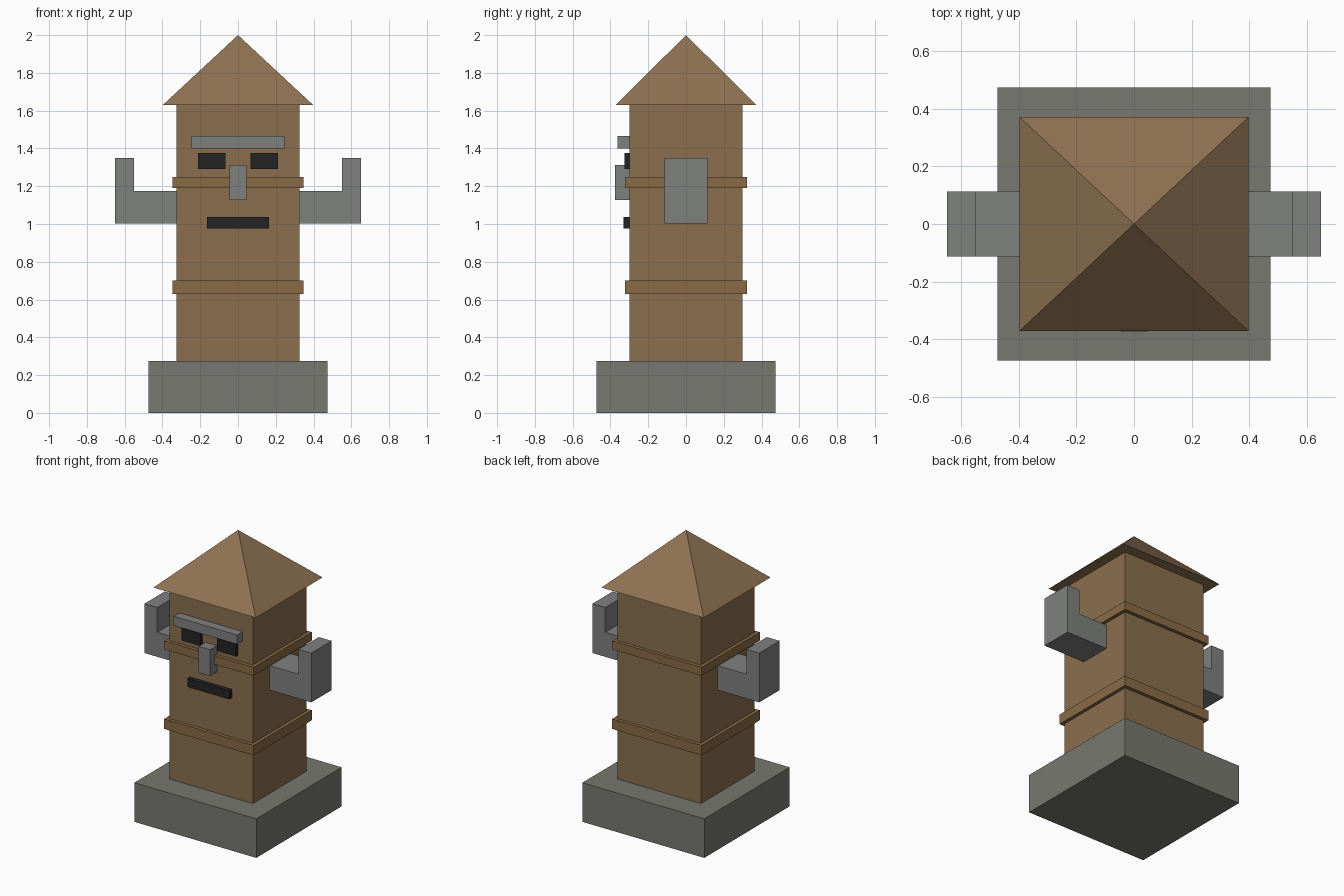
import bpy, bmesh

if "Cube" in bpy.data.objects:
    bpy.data.objects.remove(bpy.data.objects["Cube"])


def material(name, rgb):
    lin = [((c / 255 + 0.055) / 1.055) ** 2.4 for c in rgb]
    m = bpy.data.materials.new(name)
    m.diffuse_color = (*lin, 1)
    m.use_nodes = True
    m.node_tree.nodes["Principled BSDF"].inputs["Base Color"].default_value = m.diffuse_color
    return m


wood = material("brown wood", (139, 111, 78))
trim = material("trim wood", (139, 107, 70))
roof_wood = material("roof wood", (143, 114, 82))
stone = material("base stone", (120, 120, 113))
light_stone = material("light stone", (127, 129, 127))
black = material("black", (36, 36, 36))


def finish(name, bm, mat):
    bmesh.ops.recalc_face_normals(bm, faces=bm.faces)
    me = bpy.data.meshes.new(name)
    bm.to_mesh(me)
    bm.free()
    me.materials.append(mat)
    ob = bpy.data.objects.new(name, me)
    bpy.context.collection.objects.link(ob)
    return ob


def box(name, x, y, z, mat):
    """Box from (min, max) ranges on each axis."""
    bm = bmesh.new()
    bmesh.ops.create_cube(bm, size=1)
    for v in bm.verts:
        v.co = [r[0] if c < 0 else r[1] for c, r in zip(v.co, (x, y, z))]
    return finish(name, bm, mat)


# base and square trunk
box("base", (-.475, .475), (-.475, .475), (0, .275), stone)
box("trunk", (-.325, .325), (-.3, .3), (.275, 1.63), wood)

# raised bands around the trunk
for name, z in (("lower_band", (.63, .70)), ("upper_band", (1.19, 1.25))):
    box(name, (-.348, .348), (-.324, .324), z, trim)

# pyramid roof
bm = bmesh.new()
rim = [bm.verts.new((x, y, 1.63)) for x, y in
       ((-.398, -.372), (.398, -.372), (.398, .372), (-.398, .372))]
apex = bm.verts.new((0, 0, 2))
bm.faces.new(rim)
for i in range(4):
    bm.faces.new((rim[i], rim[(i + 1) % 4], apex))
finish("roof", bm, roof_wood)

# L-shaped raised arms
profile = ((.32, 1.003), (.65, 1.003), (.65, 1.35), (.55, 1.35), (.55, 1.175), (.32, 1.175))
for name, s in (("left_arm", -1), ("right_arm", 1)):
    bm = bmesh.new()
    f = bm.faces.new([bm.verts.new((s * x, -.113, z)) for x, z in profile])
    ext = bmesh.ops.extrude_face_region(bm, geom=[f])["geom"]
    bmesh.ops.translate(bm, vec=(0, .226, 0),
                        verts=[g for g in ext if isinstance(g, bmesh.types.BMVert)])
    finish(name, bm, light_stone)

# face features
box("brow", (-.247, .247), (-.363, -.3), (1.40, 1.465), light_stone)
box("nose", (-.045, .045), (-.375, -.3), (1.127, 1.312), light_stone)
box("mouth", (-.163, .163), (-.33, -.3), (.977, 1.037), black)
box("left_eye", (-.212, -.065), (-.325, -.3), (1.29, 1.377), black)
box("right_eye", (.065, .212), (-.325, -.3), (1.29, 1.377), black)
